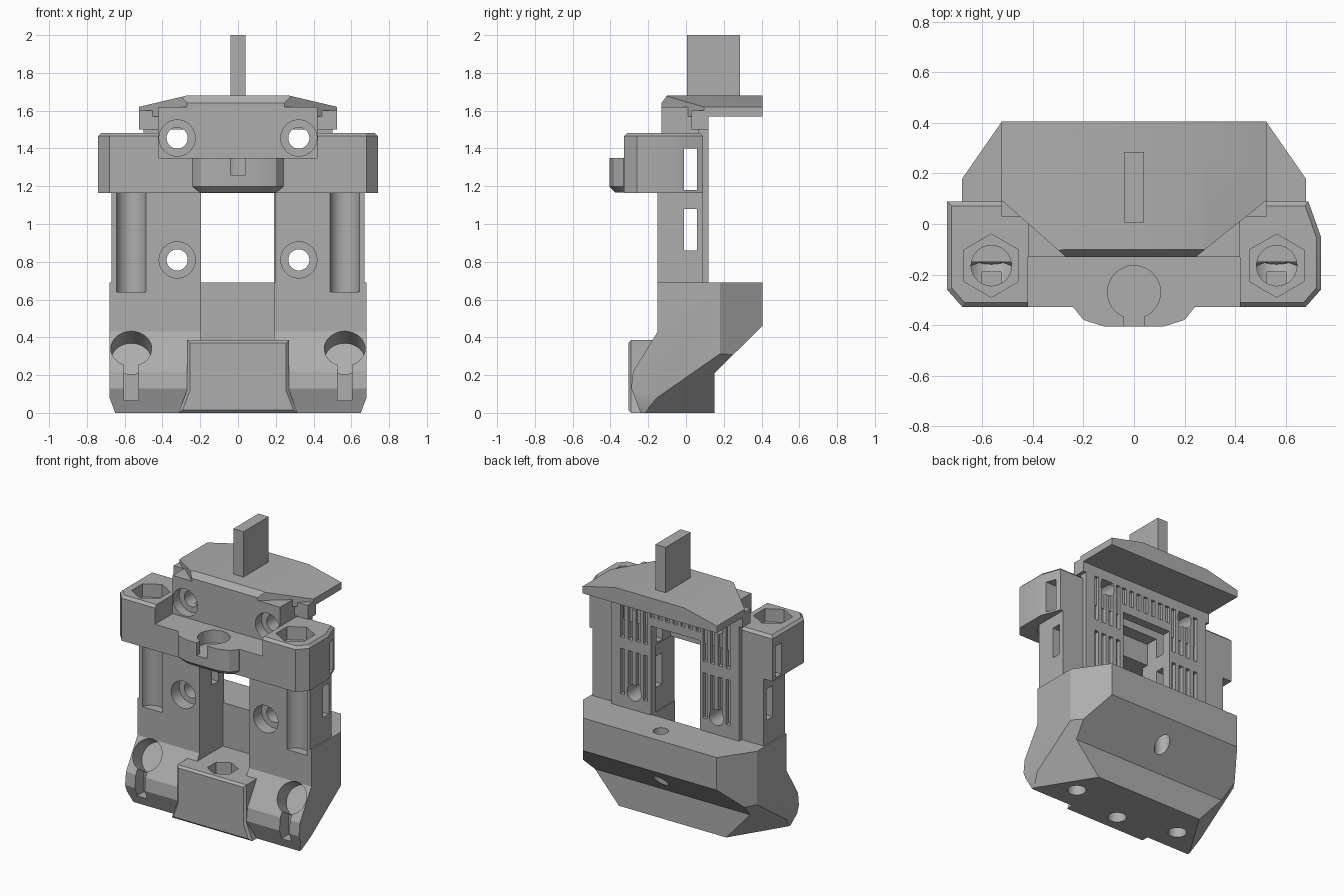
import bpy, bmesh, math
from mathutils import Vector, Matrix

cube = bpy.data.objects.get("Cube")
if cube:
    bpy.data.objects.remove(cube)

grey = bpy.data.materials.new("plain grey plastic")
grey.use_nodes = True
shade = (0.42, 0.42, 0.42, 1)
grey.diffuse_color = shade
grey.node_tree.nodes["Principled BSDF"].inputs["Base Color"].default_value = shade

parts, cutters = [], []


def prism(name, pts, axis, a, b, chamfer=0, group=parts):
    """Extrude a flat outline along an axis from a to b, optionally chamfering the end at b."""
    place = {"x": lambda p, t: (t, p[0], p[1]),
             "y": lambda p, t: (p[0], t, p[1]),
             "z": lambda p, t: (p[0], p[1], t)}[axis]
    bm = bmesh.new()
    near = [bm.verts.new(place(p, a)) for p in pts]
    far = [bm.verts.new(place(p, b)) for p in pts]
    bm.faces.new(near)
    end = bm.faces.new(far)
    for i in range(len(pts)):
        j = (i + 1) % len(pts)
        bm.faces.new((near[i], near[j], far[j], far[i]))
    bmesh.ops.recalc_face_normals(bm, faces=bm.faces)
    if chamfer:
        bmesh.ops.bevel(bm, geom=list(end.edges), offset=chamfer, segments=1, affect="EDGES")
    mesh = bpy.data.meshes.new(name)
    bm.to_mesh(mesh)
    bm.free()
    obj = bpy.data.objects.new(name, mesh)
    bpy.context.collection.objects.link(obj)
    obj.hide_render = group is cutters
    group.append(obj)
    return obj


def rect(x0, x1, y0, y1):
    return [(x0, y0), (x1, y0), (x1, y1), (x0, y1)]


def ring(cx, cy, r, n=32):
    return [(cx + r * math.sin(math.tau * i / n), cy + r * math.cos(math.tau * i / n)) for i in range(n)]


def mirrored(pts):
    return pts + [(-x, y) for x, y in reversed(pts)]


def cut(targets, pts, axis, a, b):
    tool = prism("cutter", pts, axis, a, b, group=cutters)
    for t in targets:
        mod = t.modifiers.new("cut", "BOOLEAN")
        mod.operation, mod.solver, mod.object = "DIFFERENCE", "EXACT", tool
    return tool


def slice_off(obj, point, normal):
    """Trim away everything on the side the normal points to and cap the opening."""
    bm = bmesh.new()
    bm.from_mesh(obj.data)
    geom = bm.verts[:] + bm.edges[:] + bm.faces[:]
    res = bmesh.ops.bisect_plane(bm, geom=geom, plane_co=point, plane_no=normal, clear_outer=True)
    edges = [e for e in res["geom_cut"] if isinstance(e, bmesh.types.BMEdge)]
    bmesh.ops.holes_fill(bm, edges=edges)
    bmesh.ops.recalc_face_normals(bm, faces=bm.faces)
    bm.to_mesh(obj.data)
    bm.free()


# Lower body with rear shelf
lower = prism("lower_body", [(-.15, .69), (-.15, .43), (-.28, .22), (-.29, .13), (-.24, 0), (.15, 0),
                             (.15, .21), (.405, .46), (.405, .69)], "x", -.68, .68)
for s in (1, -1):
    slice_off(lower, (s * .68, .18, 0), (s * .23, .16, 0))
    slice_off(lower, (s * .68, 0, .08), (s * .08, 0, -.03))
    a, b, c = Vector((s * .65, -.22, 0)), Vector((s * .68, .19, .32)), Vector((s * .42, .15, 0))
    n = (b - a).cross(c - a)
    slice_off(lower, a, n if n.z < 0 else -n)

# Front nut block
block = prism("front_nut_block", mirrored([(.315, 0), (.27, .12), (.27, .385)]), "y", .02, -.305, .015)

# Side columns
columns = [prism(name, rect(*sorted((s * .195, s * .67)), -.15, .09), "z", .6, 1.2)
           for name, s in (("left_column", 1), ("right_column", -1))]

# Rear toothed plate
plate = prism("rear_toothed_plate", rect(-.5, .5, .065, .12), "z", .65, 1.6)

# Crossbar with ears, and its front clip
bar = prism("crossbar", [(-.74, .09), (-.74, -.26), (-.68, -.328), (.68, -.328), (.74, -.26),
                         (.74, -.05), (.69, .09)], "z", 1.165, 1.483, .018)
clip = prism("front_clip", mirrored([(.24, -.15), (.24, -.33), (.2, -.38), (.12, -.405)]), "z", 1.35, 1.168, .03)

# Upper wall, roof and blade
wall = prism("upper_wall", rect(-.42, .42, -.13, .1), "z", 1.3, 1.62)
lugs = prism("roof_lugs", rect(-.525, .525, .03, .12), "z", 1.5, 1.6)
roof = prism("roof", mirrored([(.525, 1.57), (.525, 1.62), (.27, 1.68)]), "y", .405, -.13)
for s in (1, -1):
    slice_off(roof, (s * .52, .09, 0), (s * .8, -1, 0) if s > 0 else (-.88, -1, 0))
slice_off(roof, (0, -.13, 1.64), (0, -.8, .6))
blade = prism("blade", rect(-.04, .04, .005, .285), "z", 1.6, 2)

# Window, recess and crossbar notch
cut([lower], rect(-.195, .19, -.6, .11), "z", .383, .9)
cut([plate], rect(-.195, .19, .6, 1.32), "y", 0, .3)
cut([bar, wall], rect(-.195, .19, -.1, .3), "z", 1, 1.32)
cut([bar], rect(-.42, .42, -.6, -.12), "z", 1.35, 1.6)

# Side tie slots
for z in (.86, 1.18):
    cut(columns + [bar, wall], rect(-.01, .058, z, z + .22), "x", -1, 1)

# Clip socket with its slit
cut([bar, clip], ring(0, -.27, .105), "z", 1.26, 1.5)
cut([bar, clip], rect(-.04, .04, -.6, -.27), "z", 1.26, 1.5)

# Nut pocket in the front block and the shelf hole
cut([lower, block], ring(0, -.17, .1, 6), "z", .29, .6)
cut([lower, block], ring(0, -.17, .06), "z", -.1, .5)
cut([lower], ring(0, .28, .05), "z", .1, .9)

for s, column in zip((1, -1), columns):
    # Ear nut pockets and rod channels
    cut([bar], ring(s * .565, -.165, .125, 6), "z", 1.39, 1.6)
    cut([bar, column, lower], ring(s * .565, -.165, .08), "z", .64, 1.6)
    # Screw holes with counterbores
    for z, targets in ((.81, [column]), (1.455, [bar, wall])):
        cut(targets, ring(s * .322, z, .096), "y", -.6, -.06)
        cut(targets + [plate], ring(s * .322, z, .056), "y", -.6, .4)
    # Keyhole sockets on the sloped pads
    normal = Vector((0, -.85, .525)).normalized()
    socket = cut([lower], ring(0, 0, .108), "z", -.12, .3)
    turn = normal.to_track_quat("Z", "Y").to_matrix().to_4x4()
    socket.data.transform(Matrix.Translation((s * .565, -.205, .34)) @ turn)
    cut([lower], rect(s * .565 - .038, s * .565 + .038, .065, .32), "y", -.5, -.19)
    # Underside holes
    cut([lower], ring(s * .42, -.07, .06), "z", -.1, .2)
    # Long rear tooth grooves
    for k in range(4):
        x = s * (.322 + (k - 1.5) * .06)
        for z0, z1 in ((.78, 1.1), (1.18, 1.52)):
            cut([plate], rect(x - .016, x + .016, z0, z1), "y", .08, .3)

# Short rear tooth grooves
for k in range(-3, 4):
    cut([plate], rect(k * .06 - .016, k * .06 + .016, 1.38, 1.52), "y", .08, .3)

# Bake the cuts, then colour and shade every part
bpy.context.view_layer.update()
graph = bpy.context.evaluated_depsgraph_get()
baked = [bpy.data.meshes.new_from_object(p.evaluated_get(graph)) for p in parts]
for part, mesh in zip(parts, baked):
    part.modifiers.clear()
    part.data = mesh
    mesh.materials.clear()
    mesh.materials.append(grey)
for tool in cutters:
    bpy.data.objects.remove(tool)
bpy.ops.object.select_all(action="DESELECT")
for part in parts:
    part.select_set(True)
bpy.context.view_layer.objects.active = parts[0]
bpy.ops.object.shade_smooth_by_angle(angle=math.radians(25))
